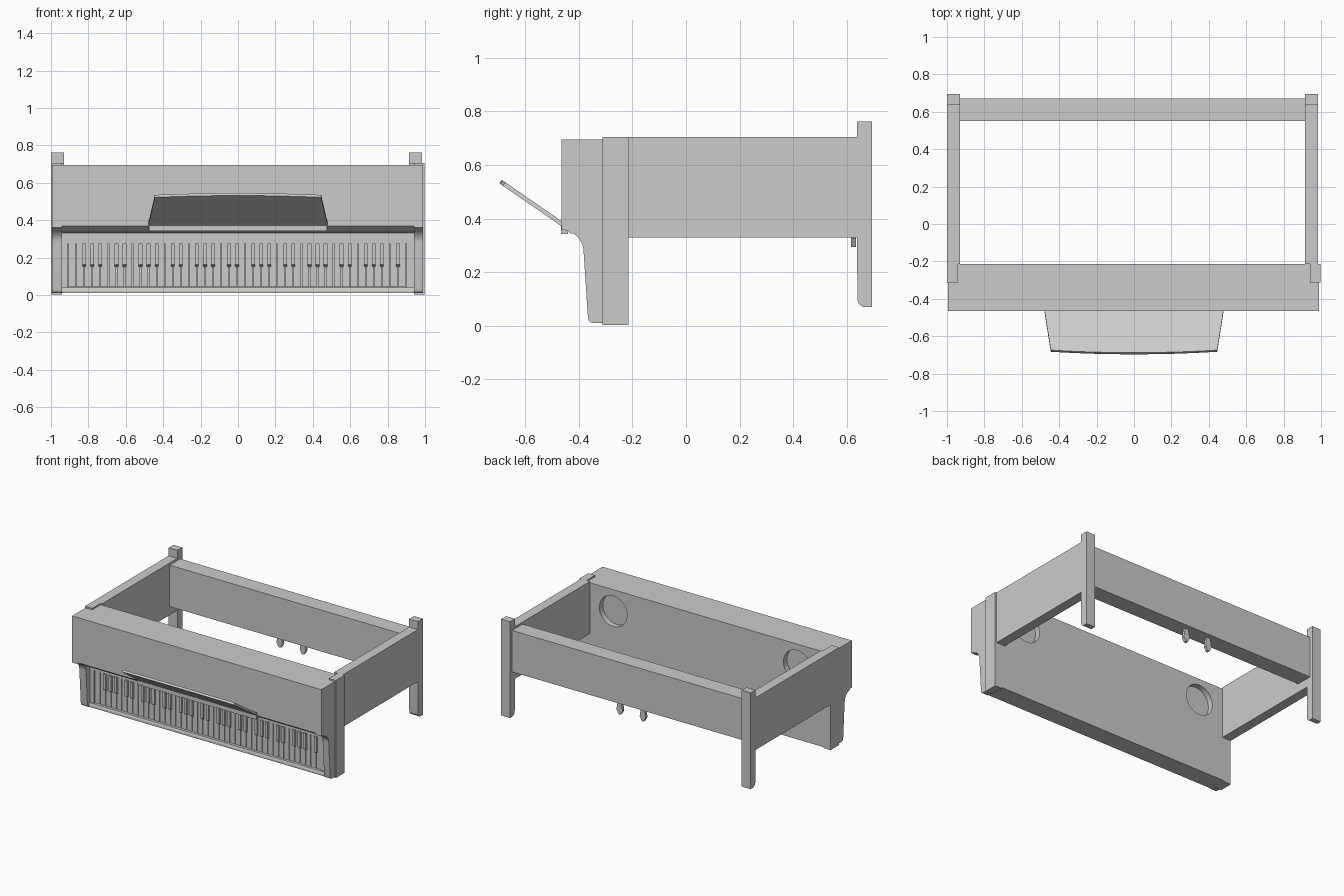
import bpy, bmesh, math
from mathutils import Vector

if "Cube" in bpy.data.objects:
    bpy.data.objects.remove(bpy.data.objects["Cube"])


def finish(name, bm):
    bmesh.ops.recalc_face_normals(bm, faces=bm.faces)
    me = bpy.data.meshes.new(name)
    bm.to_mesh(me)
    bm.free()
    ob = bpy.data.objects.new(name, me)
    bpy.context.collection.objects.link(ob)
    return ob


def add_prism(bm, pts, offset):
    """Closed solid: polygon pts swept along offset."""
    a = [bm.verts.new(p) for p in pts]
    b = [bm.verts.new(Vector(p) + Vector(offset)) for p in pts]
    bm.faces.new(a)
    bm.faces.new(b[::-1])
    n = len(a)
    for i in range(n):
        bm.faces.new((a[i], b[i], b[(i + 1) % n], a[(i + 1) % n]))


def add_box(bm, x0, x1, y0, y1, z0, z1):
    add_prism(bm, [(x0, y0, z0), (x1, y0, z0), (x1, y0, z1), (x0, y0, z1)], (0, y1 - y0, 0))


def box(name, *d):
    bm = bmesh.new()
    add_box(bm, *d)
    return finish(name, bm)


def side_profile(name, yz, x0, x1):
    bm = bmesh.new()
    add_prism(bm, [(x0, y, z) for y, z in yz], (x1 - x0, 0, 0))
    return finish(name, bm)


def arc(cy, cz, ry, rz, a0, a1, n=10):
    return [(cy + ry * math.cos(math.radians(a0 + (a1 - a0) * i / n)),
             cz + rz * math.sin(math.radians(a0 + (a1 - a0) * i / n))) for i in range(n + 1)]


def smooth(ob):
    bpy.ops.object.select_all(action='DESELECT')
    ob.select_set(True)
    bpy.context.view_layer.objects.active = ob
    bpy.ops.object.shade_smooth_by_angle(angle=math.radians(30))


# Upper front case, with an underside sloping in towards the keys
side_profile("upper_case", [(-.465, .37), (-.465, .695), (-.31, .695), (-.31, .33), (-.43, .345)], -.995, .99)
box("case_lip", -.475, .475, -.467, -.44, .342, .372)

# Back panel with two round recesses
panel = box("back_panel", -.942, .942, -.31, -.215, .01, .695)
bm = bmesh.new()
for cx in (-.735, .73):
    ring = [(cx + .11 * math.cos(i * math.tau / 32), -.255, .54 + .11 * math.sin(i * math.tau / 32))
            for i in range(32)]
    add_prism(bm, ring, (0, .1, 0))
cutter = finish("recess_cutter", bm)
cutter.hide_render = True
cutter.hide_viewport = True
mod = panel.modifiers.new("recesses", 'BOOLEAN')
mod.object = cutter
mod.solver = 'EXACT'

# Left and right: cheek, post, side rail and back leg
cheek = ([(-.31, .37), (-.465, .37), (-.465, .36)] + arc(-.465, .275, .083, .083, 85, 0)
         + [(-.366, .03)] + arc(-.348, .028, .017, .017, 190, 270, 5) + [(-.31, .011)])
leg = ([(.695, .07), (.695, .762), (.638, .762), (.638, .3)]
       + arc(.668, .1, .028, .03, 180, 270, 6))
for side, outer, inner, rail_in, rail_out, edge in (
        ("left", -1.0, -.942, -.93, -1.0, -.995), ("right", .997, .942, .915, .985, .99)):
    smooth(side_profile(side + "_cheek", cheek, inner, edge))
    box(side + "_post", *sorted((outer, inner)), -.312, -.215, .003, .705)
    box(side + "_side_rail", *sorted((rail_in, rail_out)), -.215, .64, .33, .705)
    smooth(side_profile(side + "_back_leg", leg, rail_in, rail_out))

# Back rail and the two hanging pedals
box("back_rail", -.93, .915, .55, .67, .392, .69)
bm = bmesh.new()
for cx in (-.1, .085):
    half = [(.014, .395), (.024, .325), (.008, .295)]
    pts = [(cx + dx, .615, z) for dx, z in half] + [(cx - dx, .615, z) for dx, z in half[::-1]]
    add_prism(bm, pts, (0, .02, 0))
finish("pedals", bm)

# Key bed below the keys, with a stepped ledge
side_profile("key_ledge", [(-.31, .012), (-.35, .012), (-.35, .025), (-.345, .04), (-.31, .04)], -.942, .942)
# Board above the keys and end blocks beside them
box("fallboard", -.942, .942, -.335, -.31, .275, .345)
for n, x0, x1 in (("left", -.942, -.91), ("right", .9, .942)):
    box(n + "_key_block", x0, x1, -.335, -.31, .04, .275)

# Keys: 42 white, with black keys in twos and threes
W, X0 = .043, -.908
bm = bmesh.new()
for i in range(42):
    add_box(bm, X0 + i * W + .002, X0 + (i + 1) * W - .002, -.33, -.31, .042, .275)
finish("white_keys", bm)
bm = bmesh.new()
for i in range(1, 42):
    if i % 7 in (0, 2, 3, 4, 6):
        x = X0 + i * W
        yz = [(-.325, .15), (-.345, .163), (-.345, .275), (-.325, .275)]
        add_prism(bm, [(x - .01, y, z) for y, z in yz], (.02, 0, 0))
finish("black_keys", bm)

# Music desk: tilted tapered board with a bowed front edge
bm = bmesh.new()
outline = [(.48, -.462)] + [(.445 * math.cos(math.pi * i / 12),
                             -.683 - .014 * (1 - math.cos(math.pi * i / 12) ** 2))
                            for i in range(13)] + [(-.48, -.462)]
add_prism(bm, [(x, y, .37 + (-.462 - y) * .69) for x, y in outline], (0, .009, .013))
finish("music_desk", bm)
